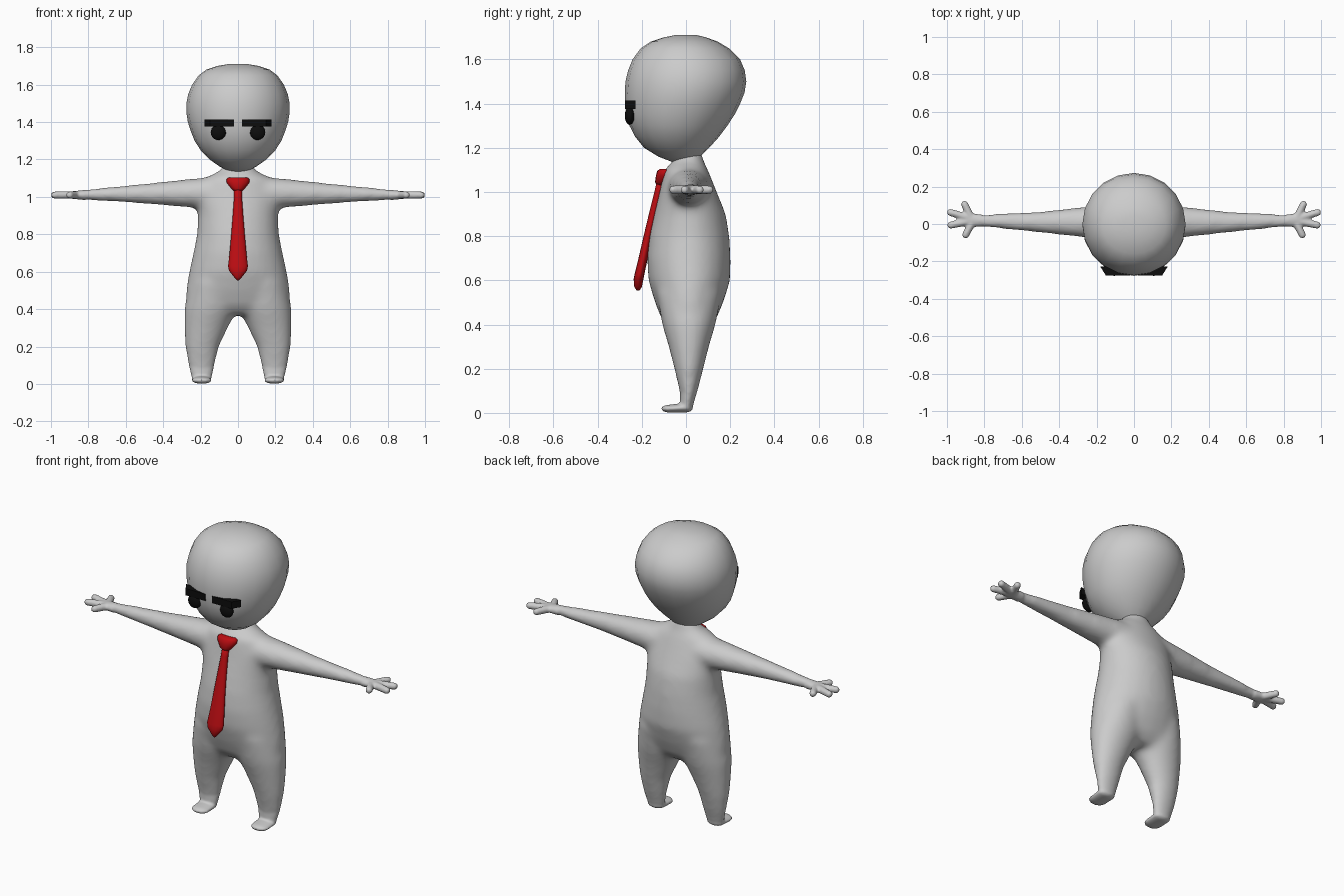
import bpy, bmesh, math
from mathutils import Vector

if "Cube" in bpy.data.objects:
    bpy.data.objects.remove(bpy.data.objects["Cube"])


def material(name, rgb):
    m = bpy.data.materials.new(name)
    m.use_nodes = True
    m.diffuse_color = (*rgb, 1)
    m.node_tree.nodes["Principled BSDF"].inputs["Base Color"].default_value = (*rgb, 1)
    return m


GREY = material("pale grey", (0.6, 0.6, 0.6))
RED = material("deep red", (0.5, 0.004, 0.006))
BLACK = material("black", (0.004, 0.004, 0.004))


def finish(name, bm, mat, smooth=True):
    bmesh.ops.recalc_face_normals(bm, faces=bm.faces)
    mesh = bpy.data.meshes.new(name)
    bm.to_mesh(mesh)
    bm.free()
    mesh.materials.append(mat)
    for p in mesh.polygons:
        p.use_smooth = smooth
    ob = bpy.data.objects.new(name, mesh)
    bpy.context.collection.objects.link(ob)
    return ob


def loft(name, rings, mat, place=lambda u, v, t: (u, v, t), n=24):
    """Skin ellipses; each ring is (t, centre u, centre v, radius u, radius v)."""
    bm = bmesh.new()
    loops = []
    for t, cu, cv, ru, rv in rings:
        angles = [2 * math.pi * i / n for i in range(n)]
        loops.append([bm.verts.new(place(cu + ru * math.cos(a), cv + rv * math.sin(a), t))
                      for a in angles])
    for a, b in zip(loops, loops[1:]):
        for i in range(n):
            j = (i + 1) % n
            bm.faces.new((a[i], a[j], b[j], b[i]))
    bm.faces.new(loops[0])
    bm.faces.new(loops[-1])
    return finish(name, bm, mat)


def hull(name, balls, mat):
    """Convex skin around ellipsoids given as (centre, radii)."""
    bm = bmesh.new()
    for centre, radii in balls:
        made = bmesh.ops.create_icosphere(bm, subdivisions=3, radius=1)
        for v in made["verts"]:
            v.co = Vector(centre) + v.co * Vector(radii)
    res = bmesh.ops.convex_hull(bm, input=bm.verts)
    inside = {e for e in res["geom_interior"] + res["geom_unused"]
              if isinstance(e, bmesh.types.BMVert)}
    bmesh.ops.delete(bm, geom=list(inside), context="VERTS")
    return finish(name, bm, mat)


def fuse(name, parts, voxel, rounds):
    """Join parts into one skin and soften the creases."""
    bpy.ops.object.select_all(action="DESELECT")
    for p in parts:
        p.select_set(True)
    ob = parts[0]
    bpy.context.view_layer.objects.active = ob
    bpy.ops.object.join()
    ob.name = name
    skin = ob.modifiers.new("skin", "REMESH")
    skin.mode = "VOXEL"
    skin.voxel_size = voxel
    skin.use_smooth_shade = True
    soft = ob.modifiers.new("soften", "SMOOTH")
    soft.factor = 0.5
    soft.iterations = rounds
    for m in ("skin", "soften"):
        bpy.ops.object.modifier_apply(modifier=m)
    return ob


# Torso, limbs: broad shapes blended together
trunk = [loft("torso", [
    (1.19, 0, 0.02, 0.06, 0.05), (1.14, 0, 0.01, 0.1, 0.07), (1.1, 0, 0, 0.18, 0.1),
    (1.0, 0, 0.01, 0.225, 0.13), (0.9, 0, 0.018, 0.215, 0.163),
    (0.8, 0, 0.015, 0.22, 0.182), (0.7, 0, 0.013, 0.24, 0.19),
    (0.6, 0, 0.015, 0.262, 0.186), (0.5, 0, 0.014, 0.28, 0.155),
    (0.42, 0, 0.013, 0.28, 0.122), (0.37, 0, 0.013, 0.22, 0.08)], GREY)]
for s in (1, -1):
    trunk.append(loft("leg", [
        (0.55, s * 0.13, 0.015, 0.13, 0.15), (0.4, s * 0.145, 0.013, 0.143, 0.122),
        (0.3, s * 0.171, 0.013, 0.118, 0.092), (0.2, s * 0.192, 0.013, 0.092, 0.067),
        (0.1, s * 0.195, 0.012, 0.074, 0.042), (0.04, s * 0.194, 0.007, 0.056, 0.03)], GREY))
    trunk.append(loft("arm", [
        (0.1, 0.01, 1.02, 0.1, 0.09), (0.25, 0.01, 1.02, 0.085, 0.078),
        (0.5, 0.01, 1.017, 0.058, 0.055), (0.7, 0.015, 1.014, 0.044, 0.039),
        (0.87, 0.02, 1.01, 0.032, 0.026)], GREY, lambda y, z, x, s=s: (s * x, y, z)))
body = fuse("body", trunk, 0.014, 22)

# Feet and four-fingered hands
ends = [body]
FINGERS = [((0.875, 0.04), (0.906, 0.106)), ((0.895, 0.035), (0.982, 0.062)),
           ((0.895, 0.012), (0.98, -0.006)), ((0.87, 0.0), (0.9, -0.058))]
for s in (1, -1):
    ends.append(hull("foot", [((s * 0.194, -0.07, 0.019), (0.053, 0.043, 0.018)),
                              ((s * 0.194, 0, 0.024), (0.053, 0.032, 0.022))], GREY))
    ends.append(hull("ankle", [((s * 0.194, 0.002, 0.034), (0.053, 0.03, 0.025)),
                               ((s * 0.195, 0.012, 0.1), (0.068, 0.038, 0.03))], GREY))
    ends.append(hull("palm", [((s * 0.82, 0.018, 1.01), (0.03, 0.033, 0.027)),
                              ((s * 0.888, 0.022, 1.01), (0.025, 0.038, 0.02))], GREY))
    for (x0, y0), (x1, y1) in FINGERS:
        ends.append(hull("finger", [((s * x0, y0, 1.01), [0.021] * 3),
                                    ((s * x1, y1, 1.01), [0.019] * 3)], GREY))
fuse("body", ends, 0.007, 4)

# Head: height, front, back, half width
HEAD = [(1.71, -0.05, 0.05, 0.05), (1.70, -0.1, 0.09, 0.11), (1.68, -0.16, 0.145, 0.17),
        (1.65, -0.205, 0.195, 0.21), (1.6, -0.242, 0.245, 0.245), (1.55, -0.262, 0.266, 0.266),
        (1.5, -0.274, 0.273, 0.276), (1.45, -0.277, 0.265, 0.276), (1.4, -0.276, 0.245, 0.268),
        (1.35, -0.27, 0.22, 0.252), (1.3, -0.256, 0.187, 0.232), (1.25, -0.23, 0.15, 0.2),
        (1.2, -0.19, 0.105, 0.152), (1.16, -0.125, 0.065, 0.095), (1.135, -0.06, 0.03, 0.045)]
loft("head", [(z, 0, (f + b) / 2, w, (b - f) / 2) for z, f, b, w in HEAD], GREY, n=20)

# Eyes and flat brows with slanted outer ends
for s, side in ((1, "left"), (-1, "right")):
    hull(side + "_eye", [((s * 0.105, -0.255, 1.345), (0.041, 0.022, 0.041))], BLACK)
    bm = bmesh.new()
    plan = [(0.022, -0.276), (0.15, -0.276), (0.18, -0.228), (0.022, -0.228)]
    face = bm.faces.new([bm.verts.new((s * x, y, 1.375)) for x, y in plan])
    up = bmesh.ops.extrude_face_region(bm, geom=[face])["geom"]
    for v in up:
        if isinstance(v, bmesh.types.BMVert):
            v.co.z += 0.04
    finish(side + "_brow", bm, BLACK, smooth=False)

# Necktie: knot and hanging blade
loft("tie_knot", [(1.103, 0, -0.095, 0.05, 0.025), (1.095, 0, -0.095, 0.062, 0.035),
                  (1.075, 0, -0.1, 0.06, 0.036), (1.045, 0, -0.11, 0.036, 0.03),
                  (1.03, 0, -0.112, 0.02, 0.02)], RED, n=16)
loft("tie_blade", [(1.06, 0, -0.11, 0.02, 0.02), (1.0, 0, -0.125, 0.021, 0.018),
                   (0.9, 0, -0.15, 0.028, 0.018), (0.8, 0, -0.173, 0.036, 0.019),
                   (0.7, 0, -0.194, 0.045, 0.021), (0.63, 0, -0.21, 0.053, 0.022),
                   (0.605, 0, -0.215, 0.048, 0.022), (0.57, 0, -0.217, 0.02, 0.017),
                   (0.553, 0, -0.217, 0.004, 0.006)], RED, n=16)
